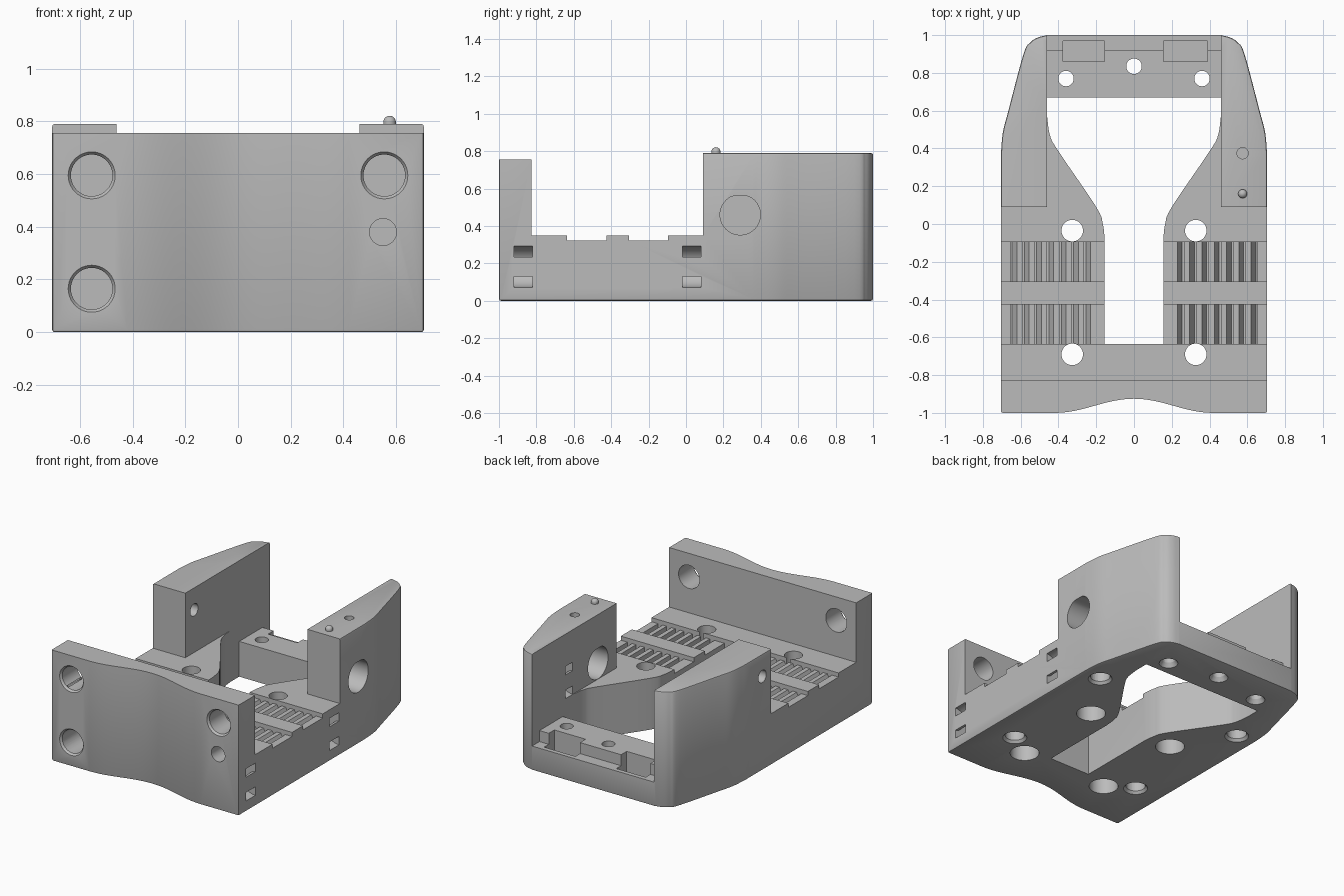
import bpy, bmesh, math
from mathutils import Matrix, Vector

cube = bpy.data.objects.get("Cube")
if cube:
    bpy.data.objects.remove(cube, do_unlink=True)

grey = bpy.data.materials.new("plain_grey")
grey.use_nodes = True
colour = (0.5, 0.5, 0.5, 1)
grey.diffuse_color = colour
grey.node_tree.nodes["Principled BSDF"].inputs["Base Color"].default_value = colour


def make(name, bm):
    bmesh.ops.recalc_face_normals(bm, faces=bm.faces)
    mesh = bpy.data.meshes.new(name)
    bm.to_mesh(mesh)
    bm.free()
    mesh.materials.append(grey)
    ob = bpy.data.objects.new(name, mesh)
    bpy.context.scene.collection.objects.link(ob)
    return ob


def prism(points, lo, hi, axis="z"):
    """Extrude a flat outline along z, or an (x, z) outline along y."""
    bm = bmesh.new()
    place = (lambda p, h: (p[0], p[1], h)) if axis == "z" else (lambda p, h: (p[0], h, p[1]))
    face = bm.faces.new([bm.verts.new(place(p, lo)) for p in points])
    move = Vector((0, 0, hi - lo)) if axis == "z" else Vector((0, hi - lo, 0))
    new = bmesh.ops.extrude_face_region(bm, geom=[face])["geom"]
    bmesh.ops.translate(bm, vec=move, verts=[v for v in new if isinstance(v, bmesh.types.BMVert)])
    return bm


def box(x0, x1, y0, y1, z0, z1):
    return prism([(x0, y0), (x1, y0), (x1, y1), (x0, y1)], z0, z1)


def rod(start, end, r1, r2=None):
    """Cylinder or cone from start to end."""
    a, b = Vector(start), Vector(end)
    turn = (b - a).to_track_quat("Z", "Y").to_matrix().to_4x4()
    bm = bmesh.new()
    bmesh.ops.create_cone(bm, cap_ends=True, segments=40, radius1=r1,
                          radius2=r1 if r2 is None else r2, depth=(b - a).length,
                          matrix=Matrix.Translation((a + b) / 2) @ turn)
    return bm


def curve(points, steps=5):
    """Smooth path through the points."""
    v = [Vector(p) for p in points]
    v = [2 * v[0] - v[1]] + v + [2 * v[-1] - v[-2]]
    out = []
    for p, q, r, s in zip(v, v[1:], v[2:], v[3:]):
        for i in range(steps):
            t = i / steps
            out.append(0.5 * (2 * q + (r - p) * t + (2 * p - 5 * q + 4 * r - s) * t * t
                              + (3 * q - p - 3 * r + s) * t ** 3))
    return out + [v[-2]]


def mirrored(half):
    return [(p[0], p[1]) for p in half] + [(-p[0], p[1]) for p in reversed(half)]


# Body block: waved front, tapering rear, chamfered edges
rear = curve([(.705, .36), (.695, .48), (.665, .6), (.585, .9), (.55, .96), (.51, .987), (.46, 1)])
wave = [(x, -1 + .0375 * (1 + math.cos(math.pi * x / .42)))
        for x in [-.42 + .035 * i for i in range(25)]]
outline = wave + [(.705, -1)] + mirrored(rear) + [(-.705, -1)]
bm = prism(outline, 0, .79)
bmesh.ops.recalc_face_normals(bm, faces=bm.faces)
sharp = [e for e in bm.edges if e.calc_face_angle(0) > math.radians(50)]
bmesh.ops.bevel(bm, geom=sharp, offset=.01, segments=2, profile=.5, affect="EDGES")
body = make("body", bm)


def cut(bm):
    cutter = make("cutter", bm)
    cutter.hide_render = True
    mod = body.modifiers.new("cut", "BOOLEAN")
    mod.operation = "DIFFERENCE"
    mod.solver = "EXACT"
    mod.object = cutter
    bpy.context.view_layer.objects.active = body
    bpy.ops.object.modifier_apply(modifier=mod.name)
    bpy.data.objects.remove(cutter, do_unlink=True)


# Deck, front wall top, rear gap, crossbar and rear rim levels
cut(box(-1, 1, -.825, .09, .35, 1))
cut(box(-1, 1, -1.1, -.7, .755, 1))
cut(box(-.46, .46, .05, .68, .35, 1))
cut(box(-.46, .46, .66, 1.1, .24, 1))
cut(box(-.46, .46, .92, 1.1, .165, 1))

# Keyhole-shaped opening through the floor
slot = [(.155, -.635)] + curve([(.155, -.08), (.165, 0), (.2, .09), (.4, .385),
                                (.445, .47), (.46, .57)]) + [(.46, .67)]
cut(prism(mirrored(slot), -.1, .5))

# Toothed grip strips across the deck
for y0, y1 in ((-.635, -.425), (-.305, -.095)):
    cut(box(-1, 1, y0, y1, .322, .4))
    for side in (-1, 1):
        for i in range(7):
            x = .23 + .065 * i
            cut(prism([(side * x, .34), (side * x, .322), (side * (x + .025), .275),
                       (side * (x + .035), .275), (side * (x + .035), .34)], y0, y1, "y"))

# Screw holes with wide lower recesses, and blind holes underneath
for side in (-1, 1):
    for y in (-.69, -.035):
        cut(rod((side * .327, y, -.1), (side * .327, y, .6), .057))
        cut(rod((side * .327, y, -.1), (side * .327, y, .15), .092))
    for x, y in ((.5, -.58), (.565, .34)):
        cut(rod((side * x, y, -.1), (side * x, y, .12), .062))
        cut(rod((side * x, y, -.001), (side * x, y, .02), .077, .06))
for x, y in ((-.36, .77), (0, .835), (.36, .77)):
    cut(rod((x, y, -.1), (x, y, .5), .041))
    cut(rod((x, y, -.001), (x, y, .03), .06, .04))

# Crossbar pockets
for x0, x1 in ((-.375, -.155), (.155, .39)):
    cut(box(x0, x1, .86, .97, .1, .4))

# Front wall holes with chamfered mouths
for x, z, end in ((-.555, .595, -.7), (.555, .595, -.7), (-.555, .165, -.72)):
    cut(rod((x, -1.1, z), (x, end, z), .079))
    cut(rod((x, -1.001, z), (x, -.985, z), .09, .078))
cut(rod((.55, -1.1, .38), (.55, -.88, .38), .051))

# Flat-topped side port, small side hole, and top hole
port = rod((.4, .29, .46), (.8, .29, .46), .108)
for v in port.verts:
    v.co.z = min(v.co.z, .56)
cut(port)
cut(rod((-.9, .185, .64), (-.4, .185, .64), .042))
cut(rod((.575, .375, .7), (.575, .375, .9), .03))

# Curved strap channels in the left side, outside and inside
def channel(x, z, y, width, direction):
    arc = [math.pi * (i / 16 - .5) for i in range(17)]
    ring = [(x + direction * r * math.cos(a), z + r * math.sin(a))
            for r, order in ((.11, arc), (.052, arc[::-1])) for a in order]
    ring = [(px - direction * .002, pz) for px, pz in ring]
    cut(prism(ring, y - width / 2, y + width / 2, "y"))


for y in (-.87, .03):
    channel(.705, .182, y, .1, -1)
channel(.46, .46, .6, .075, 1)

# Locating pin on the left wall
pin = rod((.575, .16, .77), (.575, .16, .8), .024)
bmesh.ops.create_uvsphere(pin, u_segments=24, v_segments=12, radius=.024,
                          matrix=Matrix.Translation((.575, .16, .797)))
parts = [body, make("locating_pin", pin)]

bpy.ops.object.select_all(action="DESELECT")
for ob in parts:
    ob.select_set(True)
bpy.context.view_layer.objects.active = body
bpy.ops.object.shade_smooth_by_angle(angle=math.radians(25))
